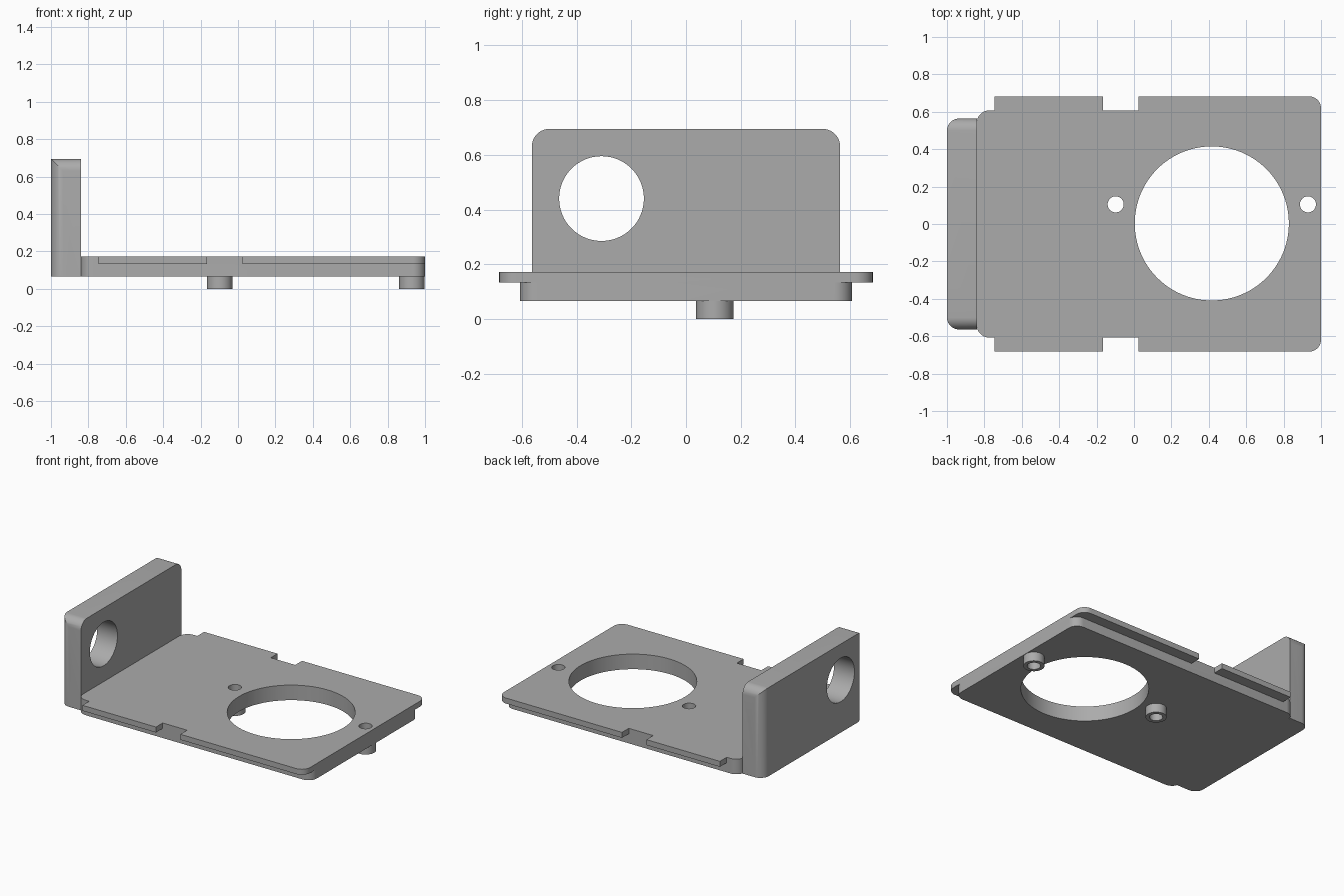
import bpy
import bmesh
from math import cos, sin, pi, radians
from mathutils import Matrix, Vector

if "Cube" in bpy.data.objects:
    bpy.data.objects.remove(bpy.data.objects["Cube"], do_unlink=True)

grey = bpy.data.materials.new("plain grey")
grey.use_nodes = True
grey.diffuse_color = (0.41, 0.41, 0.41, 1)
grey.node_tree.nodes["Principled BSDF"].inputs["Base Color"].default_value = grey.diffuse_color

# (u, v, height) -> (height, u, v): lays a profile in the YZ plane
SIDEWAYS = Matrix(((0, 0, 1, 0), (1, 0, 0, 0), (0, 1, 0, 0), (0, 0, 0, 1)))


def outline(corners, steps=10):
    """Turn (u, v, radius) right-angle corners into a filleted outline."""
    points = []
    for i, (u, v, r) in enumerate(corners):
        p = Vector((u, v))
        if r == 0:
            points.append(p)
            continue
        a = (Vector(corners[i - 1][:2]) - p).normalized()
        b = (Vector(corners[(i + 1) % len(corners)][:2]) - p).normalized()
        centre = p + r * (a + b)
        for k in range(steps + 1):
            t = k / steps * pi / 2
            points.append(centre - r * (b * cos(t) + a * sin(t)))
    return points


def circle(u, v, r, n=64):
    return [Vector((u + r * cos(2 * pi * k / n), v + r * sin(2 * pi * k / n))) for k in range(n)]


def prism(name, points, low, high, matrix=Matrix()):
    """Extrude a closed outline from low to high."""
    bm = bmesh.new()
    face = bm.faces.new([bm.verts.new((p.x, p.y, low)) for p in points])
    top = bmesh.ops.extrude_face_region(bm, geom=[face])["geom"]
    bmesh.ops.translate(bm, vec=(0, 0, high - low),
                        verts=[g for g in top if isinstance(g, bmesh.types.BMVert)])
    bmesh.ops.transform(bm, matrix=matrix, verts=bm.verts)
    bmesh.ops.recalc_face_normals(bm, faces=bm.faces)
    mesh = bpy.data.meshes.new(name)
    bm.to_mesh(mesh)
    bm.free()
    mesh.materials.append(grey)
    obj = bpy.data.objects.new(name, mesh)
    bpy.context.collection.objects.link(obj)
    return obj


def select(obj):
    bpy.ops.object.select_all(action='DESELECT')
    obj.select_set(True)
    bpy.context.view_layer.objects.active = obj


def combine(obj, other, operation):
    """Apply a boolean and discard the helper."""
    select(obj)
    mod = obj.modifiers.new("bool", 'BOOLEAN')
    mod.object, mod.operation, mod.solver = other, operation, 'EXACT'
    bpy.ops.object.modifier_apply(modifier=mod.name)
    bpy.data.objects.remove(other, do_unlink=True)


LEFT, RIGHT, BODY, RIM = -0.84, 1.0, 0.607, 0.683
BOTTOM, STEP, TOP = 0.065, 0.133, 0.172
R = 0.065

# Base plate: rounded slab
base = prism("base_plate", outline([(LEFT, -BODY, R), (RIGHT, -BODY, R),
                                    (RIGHT, BODY, R), (LEFT, BODY, R)]), BOTTOM, STEP)

# Upper layer with notched side rails
side = [(LEFT, BODY, R), (-0.745, BODY, 0), (-0.745, RIM, 0), (-0.167, RIM, 0),
        (-0.167, BODY, 0), (0.025, BODY, 0), (0.025, RIM, 0), (RIGHT, RIM, R)]
mirrored = [(x, -y, r) for x, y, r in reversed(side)]
combine(base, prism("rails", outline(side + mirrored), STEP, TOP), 'UNION')

# Bosses under the plate, with through holes
bosses = [(-0.098, 0.105), (0.93, 0.105)]
for x, y in bosses:
    combine(base, prism("boss", circle(x, y, 0.068, 40), 0, 0.1), 'UNION')
for x, y in bosses:
    combine(base, prism("screw_hole", circle(x, y, 0.043, 40), -0.1, 0.3), 'DIFFERENCE')
combine(base, prism("large_hole", circle(0.416, 0.003, 0.412, 96), -0.1, 0.3), 'DIFFERENCE')

# Upright wall: rounded top corners and rounded outer vertical edges
W, H = 0.564, 0.695
wall = prism("upright_wall", outline([(-W, BOTTOM, 0), (W, BOTTOM, 0), (W, H, R), (-W, H, R)]),
             -1, LEFT, SIDEWAYS)
plan = prism("wall_plan", outline([(-1, -W, R), (LEFT, -W, 0), (LEFT, W, 0), (-1, W, R)]), -0.1, 1)
combine(wall, plan, 'INTERSECT')
combine(wall, prism("wall_hole", circle(-0.309, 0.44, 0.155), -1.2, -0.7, SIDEWAYS), 'DIFFERENCE')

for obj in (base, wall):
    select(obj)
    bpy.ops.object.shade_smooth_by_angle(angle=radians(30))
